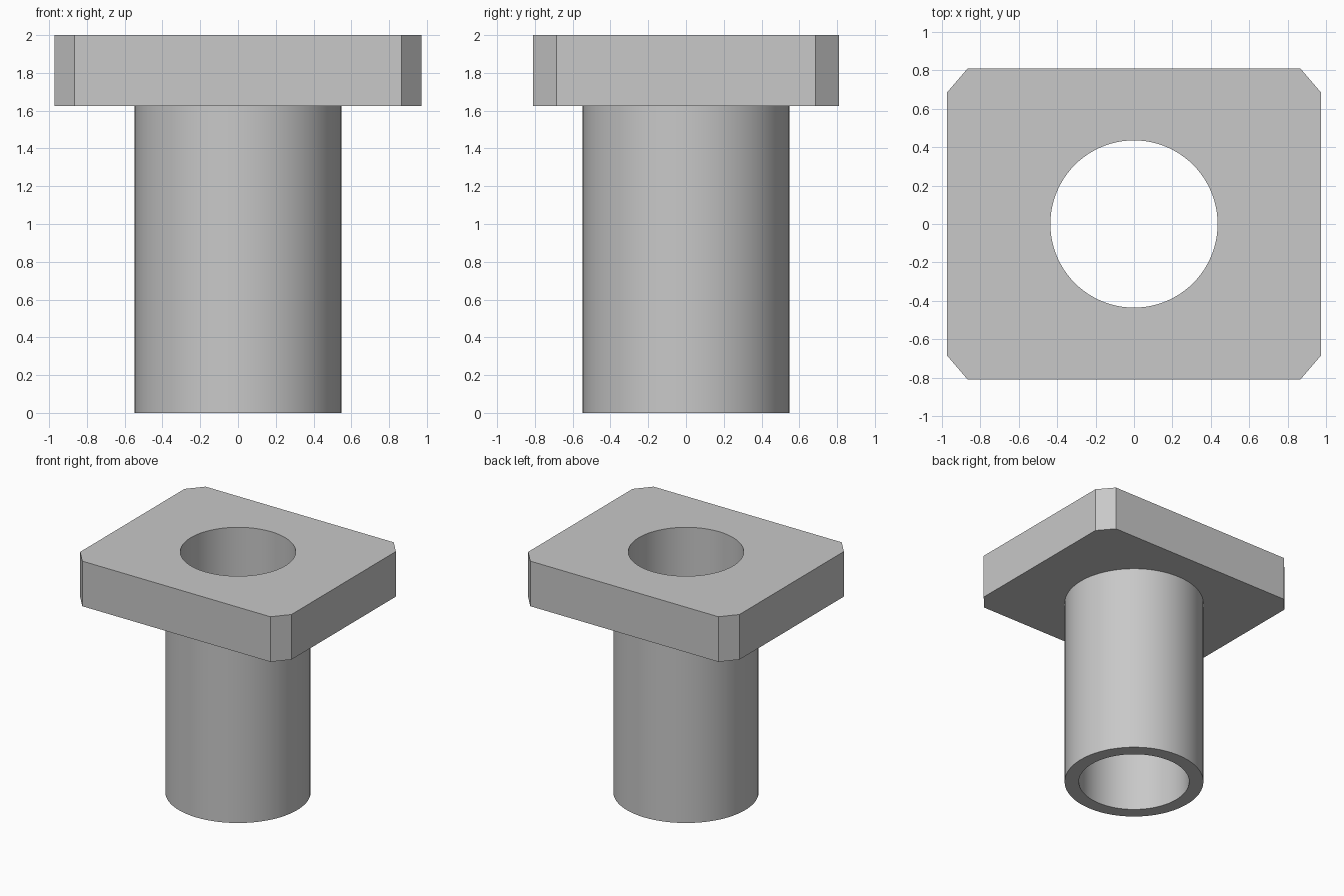
import bpy
import bmesh
import math

cube = bpy.data.objects.get("Cube")
if cube:
    bpy.data.objects.remove(cube, do_unlink=True)

HEIGHT = 2.0
FLANGE_Z = 1.625            # underside of the flange
HALF_X, HALF_Y = 0.972, 0.81
CUT_X, CUT_Y = 0.107, 0.125  # corner chamfer legs
OUTER_R, BORE_R = 0.547, 0.435
SEGMENTS = 96

grey = bpy.data.materials.new("plain_grey")
grey.use_nodes = True
colour = (0.58, 0.58, 0.58, 1.0)
grey.diffuse_color = colour
grey.node_tree.nodes["Principled BSDF"].inputs["Base Color"].default_value = colour


def prism(name, outline, z0, z1):
    """Extrude a closed counter-clockwise outline from z0 to z1."""
    bm = bmesh.new()
    base = bm.faces.new([bm.verts.new((x, y, z0)) for x, y in outline])
    top = bmesh.ops.extrude_face_region(bm, geom=[base], use_keep_orig=True)
    verts = [g for g in top["geom"] if isinstance(g, bmesh.types.BMVert)]
    bmesh.ops.translate(bm, verts=verts, vec=(0, 0, z1 - z0))
    bmesh.ops.recalc_face_normals(bm, faces=bm.faces)
    mesh = bpy.data.meshes.new(name)
    bm.to_mesh(mesh)
    bm.free()
    mesh.materials.append(grey)
    obj = bpy.data.objects.new(name, mesh)
    bpy.context.collection.objects.link(obj)
    return obj


def circle(radius):
    step = math.tau / SEGMENTS
    return [(radius * math.cos(i * step), radius * math.sin(i * step))
            for i in range(SEGMENTS)]


def combine(target, tool, operation):
    """Apply a boolean and discard the tool object."""
    mod = target.modifiers.new(operation.lower(), "BOOLEAN")
    mod.operation = operation
    mod.solver = "EXACT"
    mod.object = tool
    bpy.context.view_layer.objects.active = target
    bpy.ops.object.modifier_apply(modifier=mod.name)
    bpy.data.objects.remove(tool, do_unlink=True)


# Rectangular flange with chamfered corners
outline = []
for sx, sy in ((1, 1), (-1, 1), (-1, -1), (1, -1)):
    corner = [(sx * HALF_X, sy * (HALF_Y - CUT_Y)),
              (sx * (HALF_X - CUT_X), sy * HALF_Y)]
    outline += corner if sx * sy > 0 else corner[::-1]
bushing = prism("flanged_bushing", outline, FLANGE_Z, HEIGHT)

# Round sleeve, fused into the flange
combine(bushing, prism("sleeve", circle(OUTER_R), 0, FLANGE_Z + 0.1), "UNION")

# Bore running right through
combine(bushing, prism("bore", circle(BORE_R), -0.1, HEIGHT + 0.1), "DIFFERENCE")

# Smooth round walls, crisp edges
bpy.ops.object.select_all(action="DESELECT")
bushing.select_set(True)
bpy.context.view_layer.objects.active = bushing
bpy.ops.object.shade_smooth_by_angle(angle=math.radians(30))
